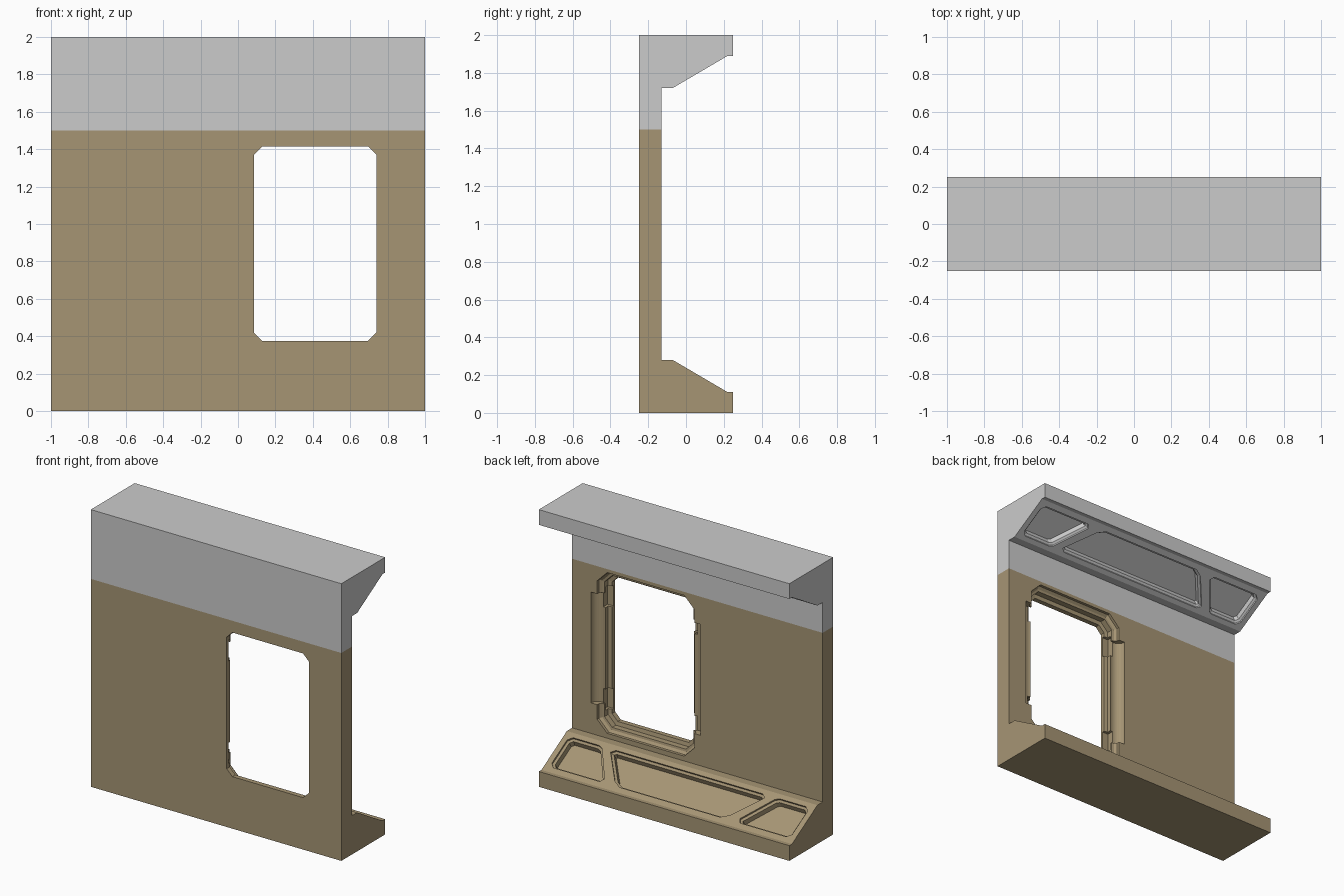
import bpy, bmesh, math
from mathutils import Vector

if "Cube" in bpy.data.objects:
    bpy.data.objects.remove(bpy.data.objects["Cube"])


def loft(name, rings):
    """Closed solid through a stack of equal-length point rings."""
    bm = bmesh.new()
    vs = [[bm.verts.new(p) for p in r] for r in rings]
    n = len(rings[0])
    for a, b in zip(vs, vs[1:]):
        for i in range(n):
            j = (i + 1) % n
            bm.faces.new((a[i], a[j], b[j], b[i]))
    bm.faces.new(vs[0])
    bm.faces.new(vs[-1])
    bmesh.ops.recalc_face_normals(bm, faces=bm.faces)
    me = bpy.data.meshes.new(name)
    bm.to_mesh(me)
    bm.free()
    ob = bpy.data.objects.new(name, me)
    bpy.context.collection.objects.link(ob)
    return ob


def inset(pts, d):
    """Offset a convex outline inwards by d (outwards if negative)."""
    p = [Vector(q) for q in pts]
    n = len(p)
    area = sum(p[i - 1].x * p[i].y - p[i].x * p[i - 1].y for i in range(n))
    sg = 1 if area > 0 else -1
    out = []
    for i in range(n):
        e1 = (p[i] - p[i - 1]).normalized()
        e2 = (p[(i + 1) % n] - p[i]).normalized()
        n1 = Vector((-e1.y, e1.x)) * sg
        n2 = Vector((-e2.y, e2.x)) * sg
        out.append(p[i] + (n1 + n2) * d / (1 + n1.dot(n2)))
    return out


def cut(target, cutter):
    cutter.hide_render = True
    m = target.modifiers.new("cut", 'BOOLEAN')
    m.operation, m.solver, m.object = 'DIFFERENCE', 'EXACT', cutter
    bpy.context.view_layer.objects.active = target
    bpy.ops.object.modifier_apply(modifier=m.name)
    bpy.data.objects.remove(cutter)


# Half of the C-shaped wall profile (y, z), measured from floor or ceiling
def half_wall(name, split, flip):
    prof = [(-.25, 0), (.25, 0), (.25, .11), (.22, .11), (-.07, .28),
            (-.13, .28), (-.13, split), (-.25, split)]
    fz = (lambda z: 2 - z) if flip else (lambda z: z)
    ob = loft(name, [[(x, y, fz(z)) for y, z in prof] for x in (-1, 1)])

    # Stepped pockets sunk into the sloping ledge
    mid = [(-.585, .035), (.585, .035), (.615, .06), (.46, .26),
           (.40, .295), (-.40, .295), (-.46, .26), (-.615, .06)]
    side = [(.72, .035), (.93, .035), (.96, .065), (.96, .265),
            (.93, .295), (.56, .295), (.54, .265), (.69, .05)]
    L = math.hypot(.29, .17)
    ty, tz = .29 / L, -.17 / L

    def on_slope(p, d):
        return (p[0], -.07 + p[1] * ty + d * tz, fz(.28 + p[1] * tz - d * ty))

    for poly in (mid, side, [(-x, s) for x, s in side]):
        steps = [(0, -.03), (0, .012), (.016, .02), (.02, .055)]
        cut(ob, loft("pocket_cutter", [[on_slope(p, d) for p in inset(poly, i)]
                                       for i, d in steps]))
    return ob


lower = half_wall("lower_wall", 1.5, False)
upper = half_wall("upper_wall", 0.5, True)

# Window opening with a stepped frame on the inner side
x0, x1, z0, z1, c = .085, .74, .375, 1.415, .045
cx = (x0 + x1) / 2
hole = [(x0 + c, z0), (x1 - c, z0), (x1, z0 + c), (x1, z1 - c),
        (x1 - c, z1), (x0 + c, z1), (x0, z1 - c), (x0, z0 + c)]
frame = [(0, -.3), (0, -.215), (.028, -.21), (.028, -.168),
         (.044, -.165), (.06, -.15), (.06, -.1)]
cut(lower, loft("window_cutter", [[(p.x, y, p.y) for p in inset(hole, -m)]
                                  for m, y in frame]))

for s in (-1, 1):
    # Rounded finger grooves beside the window
    gx = cx + s * .378
    arc = [(gx + .06 * math.cos(a), -.13 - .055 * math.sin(a))
           for a in (math.pi * i / 12 for i in range(13))]
    arc = [(gx + .06, -.1)] + arc + [(gx - .06, -.1)]
    cut(lower, loft("groove_cutter", [[(x, y, z) for x, y in arc]
                                      for z in (.5, 1.3)]))
    # Latch slots in the frame sides
    a, b = cx + s * .31, cx + s * .376
    for zb in (.45, 1.19):
        box = [(a, -.232), (b, -.232), (b, -.178), (a, -.178)]
        cut(lower, loft("slot_cutter", [[(x, y, z) for x, y in box]
                                        for z in (zb, zb + .15)]))

# Remove the hidden faces where the two halves meet
for ob in (lower, upper):
    bm = bmesh.new()
    bm.from_mesh(ob.data)
    hidden = [f for f in bm.faces if all(abs(v.co.z - 1.5) < 1e-4 for v in f.verts)]
    bmesh.ops.delete(bm, geom=hidden, context='FACES_ONLY')
    bm.to_mesh(ob.data)
    bm.free()

# Tan paint on the lower part
tan = bpy.data.materials.new("tan_paint")
tan.diffuse_color = (.38, .30, .175, 1)
tan.use_nodes = True
tan.node_tree.nodes["Principled BSDF"].inputs["Base Color"].default_value = tan.diffuse_color
lower.data.materials.clear()
lower.data.materials.append(tan)
